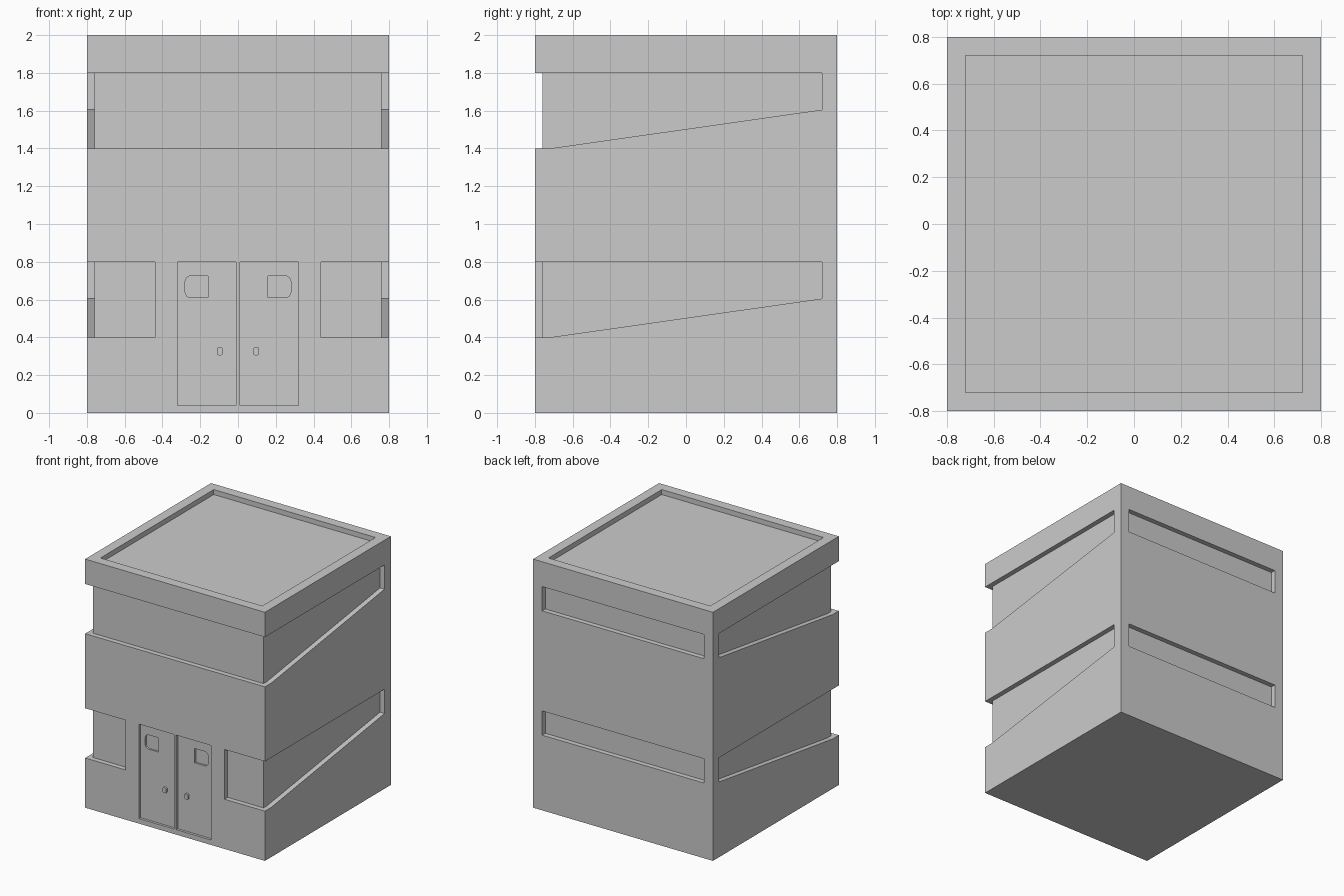
import bpy, bmesh, math
from mathutils import Vector

if "Cube" in bpy.data.objects:
    bpy.data.objects.remove(bpy.data.objects["Cube"])


def prism(name, pts, axis, a, b):
    """Extrude a 2D profile from a to b along an axis (x: pts=(y,z), y: pts=(x,z), z: pts=(x,y))."""
    i = "xyz".index(axis)

    def place(p, d):
        c = list(p)
        c.insert(i, d)
        return Vector(c)

    bm = bmesh.new()
    face = bm.faces.new([bm.verts.new(place(p, a)) for p in pts])
    ext = bmesh.ops.extrude_face_region(bm, geom=[face])
    verts = [v for v in ext["geom"] if isinstance(v, bmesh.types.BMVert)]
    for v in verts:
        v.co[i] = b
    bmesh.ops.recalc_face_normals(bm, faces=bm.faces)
    me = bpy.data.meshes.new(name)
    bm.to_mesh(me)
    bm.free()
    ob = bpy.data.objects.new(name, me)
    bpy.context.collection.objects.link(ob)
    return ob


def rect(u0, u1, v0, v1):
    return [(u0, v0), (u1, v0), (u1, v1), (u0, v1)]


def round_rect(u0, u1, v0, v1, r, left=True, right=True, n=4):
    """Rectangle with rounded corners on the chosen sides."""
    pts = []
    for u, v, start, rounded in ((u1, v1, 0, right), (u0, v1, 90, left),
                                 (u0, v0, 180, left), (u1, v0, 270, right)):
        if not rounded:
            pts.append((u, v))
            continue
        cu = u - r if u == u1 else u + r
        cv = v - r if v == v1 else v + r
        for k in range(n + 1):
            t = math.radians(start + 90 * k / n)
            pts.append((cu + r * math.cos(t), cv + r * math.sin(t)))
    return pts


def flip(pts, s):
    return [(s * u, v) for u, v in pts]


def cut(target, cutter):
    cutter.hide_render = True
    mod = target.modifiers.new("cut", 'BOOLEAN')
    mod.operation = 'DIFFERENCE'
    mod.solver = 'EXACT'
    mod.object = cutter
    bpy.context.view_layer.objects.active = target
    bpy.ops.object.modifier_apply(modifier=mod.name)
    bpy.data.objects.remove(cutter)


# main block and roof recess inside the parapet
building = prism("building", rect(-0.8, 0.8, -0.8, 0.8), "z", 0, 2)
cut(building, prism("roof_cut", rect(-0.72, 0.72, -0.72, 0.72), "z", 1.96, 2.2))

# window bands: tapering side strips and a narrow back strip on each floor
for base in (0.4, 1.4):
    top = base + 0.4
    side = [(-0.9, base), (-0.72, base), (0.72, base + 0.205), (0.72, top), (-0.9, top)]
    for s in (-1, 1):
        cut(building, prism("side_window_cut", side, "x", s * 0.76, s * 0.9))
    cut(building, prism("back_window_cut", rect(-0.72, 0.72, base + 0.205, top), "y", 0.76, 0.9))

# front windows: full width upstairs, two corner windows downstairs
cut(building, prism("upper_front_cut", rect(-0.9, 0.9, 1.4, 1.8), "y", -0.9, -0.76))
for s in (-1, 1):
    cut(building, prism("lower_front_cut", flip(rect(0.44, 0.9, 0.4, 0.8), s), "y", -0.9, -0.76))

# double door: leaf recess, deeper door window, raised handle
window = round_rect(0.16, 0.28, 0.61, 0.725, 0.03, left=False)
handle = round_rect(0.082, 0.112, 0.305, 0.348, 0.01)
for s, label in ((-1, "left"), (1, "right")):
    cut(building, prism("door_cut", flip(rect(0.01, 0.32, 0.04, 0.8), s), "y", -0.9, -0.78))
    cut(building, prism("door_window_cut", flip(window, s), "y", -0.9, -0.765))
    prism(label + "_door_handle", flip(handle, s), "y", -0.775, -0.798)
